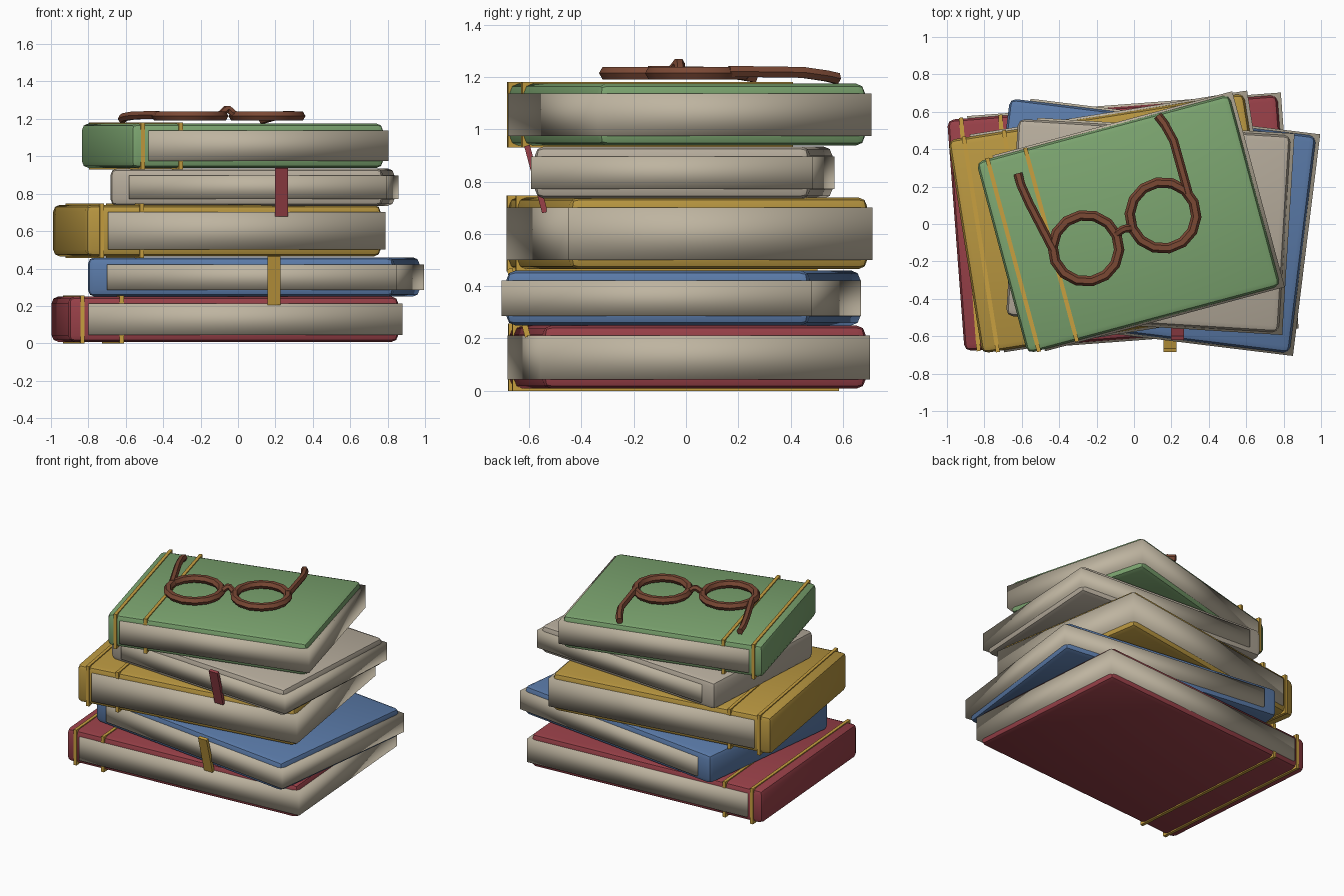
import bpy, bmesh, math
from mathutils import Vector, Matrix

if "Cube" in bpy.data.objects:
    bpy.data.objects.remove(bpy.data.objects["Cube"])


def material(name, r, g, b):
    # sRGB 0-255 to linear
    lin = [(c / 255 / 12.92) if c < 11 else ((c / 255 + 0.055) / 1.055) ** 2.4 for c in (r, g, b)]
    m = bpy.data.materials.new(name)
    m.diffuse_color = (*lin, 1)
    m.use_nodes = True
    m.node_tree.nodes["Principled BSDF"].inputs["Base Color"].default_value = m.diffuse_color
    return m


RED = material("red cloth", 152, 64, 72)
BLUE = material("blue cloth", 90, 122, 168)
YELLOW = material("mustard cloth", 184, 150, 64)
CREAM = material("cream cloth", 182, 172, 156)
GREEN = material("green cloth", 124, 165, 112)
PAPER = material("paper", 190, 180, 160)
GOLD = material("gold", 200, 160, 64)
BROWN = material("brown frame", 122, 72, 52)


def box(name, lo, hi, mat, world, bevel=0.0):
    bm = bmesh.new()
    bmesh.ops.create_cube(bm, size=1)
    for v in bm.verts:
        v.co = Vector([lo[i] + (v.co[i] + 0.5) * (hi[i] - lo[i]) for i in range(3)])
    if bevel:
        bmesh.ops.bevel(bm, geom=bm.edges[:], offset=bevel, segments=2, profile=0.5, affect='EDGES')
    bm.transform(world)
    me = bpy.data.meshes.new(name)
    bm.to_mesh(me)
    bm.free()
    me.materials.append(mat)
    ob = bpy.data.objects.new(name, me)
    bpy.context.collection.objects.link(ob)
    return ob


def smooth(ob, angle=None):
    bpy.ops.object.select_all(action='DESELECT')
    ob.select_set(True)
    bpy.context.view_layer.objects.active = ob
    if angle is None:
        bpy.ops.object.shade_smooth()
    else:
        bpy.ops.object.shade_smooth_by_angle(angle=math.radians(angle))


def book(name, mat, centre, turn, width, depth, z0, z1, page_start, bands=()):
    world = Matrix.Translation((*centre, 0)) @ Matrix.Rotation(math.radians(turn), 4, 'Z')
    w, d = width / 2, depth / 2
    # rounded cover, with the page block standing slightly proud on three sides
    smooth(box(name + "_cover", (-w, -d, z0), (w, d, z1), mat, world, 0.035), 40)
    smooth(box(name + "_pages", (page_start, -d - 0.012, z0 + 0.036),
               (w + 0.02, d + 0.012, z1 - 0.038), PAPER, world))
    # gilt bands near the spine
    for i, x in enumerate(bands):
        box(f"{name}_band_{i + 1}", (x - 0.011, -d - 0.006, z0 - 0.008),
            (x + 0.011, d + 0.006, z1 + 0.007), GOLD, world)


book("red_book", RED, (-0.07, 0.005), 4.3, 1.77, 1.24, 0.008, 0.25, -0.777, (-0.81, -0.60))
book("blue_book", BLUE, (0.084, -0.01), -7, 1.65, 1.17, 0.25, 0.46, -0.716)
book("mustard_book", YELLOW, (-0.113, 0.003), 9, 1.60, 1.155, 0.465, 0.74, -0.682, (-0.715, -0.498))
book("cream_book", CREAM, (0.077, -0.009), -3.5, 1.46, 1.055, 0.735, 0.935, -0.628)
book("green_book", GREEN, (-0.03, 0.0), 15, 1.40, 1.06, 0.938, 1.175, -0.607, (-0.638, -0.428))


# ribbon bookmarks, leaning out at the top
def ribbon(name, mat, x, y, z, width, height):
    world = Matrix.Translation((x, y, z)) @ Matrix.Rotation(math.radians(15), 4, 'X')
    h = height / 2
    box(name, (-width / 2, -0.011, -h), (width / 2, 0.011, h), mat, world)


ribbon("gold_ribbon", GOLD, 0.193, -0.64, 0.337, 0.068, 0.27)
ribbon("red_ribbon", RED, 0.232, -0.574, 0.81, 0.068, 0.265)


# spectacles: two rings, a raised bridge and two arms
def rod(name, points, radius):
    cu = bpy.data.curves.new(name, 'CURVE')
    cu.dimensions = '3D'
    cu.bevel_depth = radius
    cu.bevel_resolution = 1
    cu.use_fill_caps = True
    sp = cu.splines.new('POLY')
    sp.points.add(len(points) - 1)
    for p, co in zip(sp.points, points):
        p.co = (*co, 1)
    cu.materials.append(BROWN)
    ob = bpy.data.objects.new(name, cu)
    bpy.context.collection.objects.link(ob)
    bpy.ops.object.select_all(action='DESELECT')
    ob.select_set(True)
    bpy.context.view_layer.objects.active = ob
    bpy.ops.object.convert(target='MESH')
    smooth(bpy.context.view_layer.objects.active, 40)


for side, (x, y) in (("left", (-0.257, -0.13)), ("right", (0.155, 0.046))):
    bpy.ops.mesh.primitive_torus_add(major_radius=0.178, minor_radius=0.028, major_segments=14,
                                     minor_segments=6, location=(x, y, 1.215),
                                     rotation=(0, 0, math.radians(23)))
    ring = bpy.context.object
    ring.name = side + "_lens_rim"
    ring.data.materials.append(BROWN)
    smooth(ring, 40)

rod("bridge", [(-0.1, -0.058, 1.215), (-0.062, -0.03, 1.252), (-0.05, -0.025, 1.252), (-0.008, -0.022, 1.215)], 0.021)
rod("left_arm", [(-0.43, -0.14, 1.222), (-0.56, 0.11, 1.218), (-0.605, 0.21, 1.21), (-0.62, 0.268, 1.2)], 0.024)
rod("right_arm", [(0.29, 0.165, 1.222), (0.212, 0.445, 1.218), (0.162, 0.535, 1.205), (0.128, 0.578, 1.195)], 0.024)
